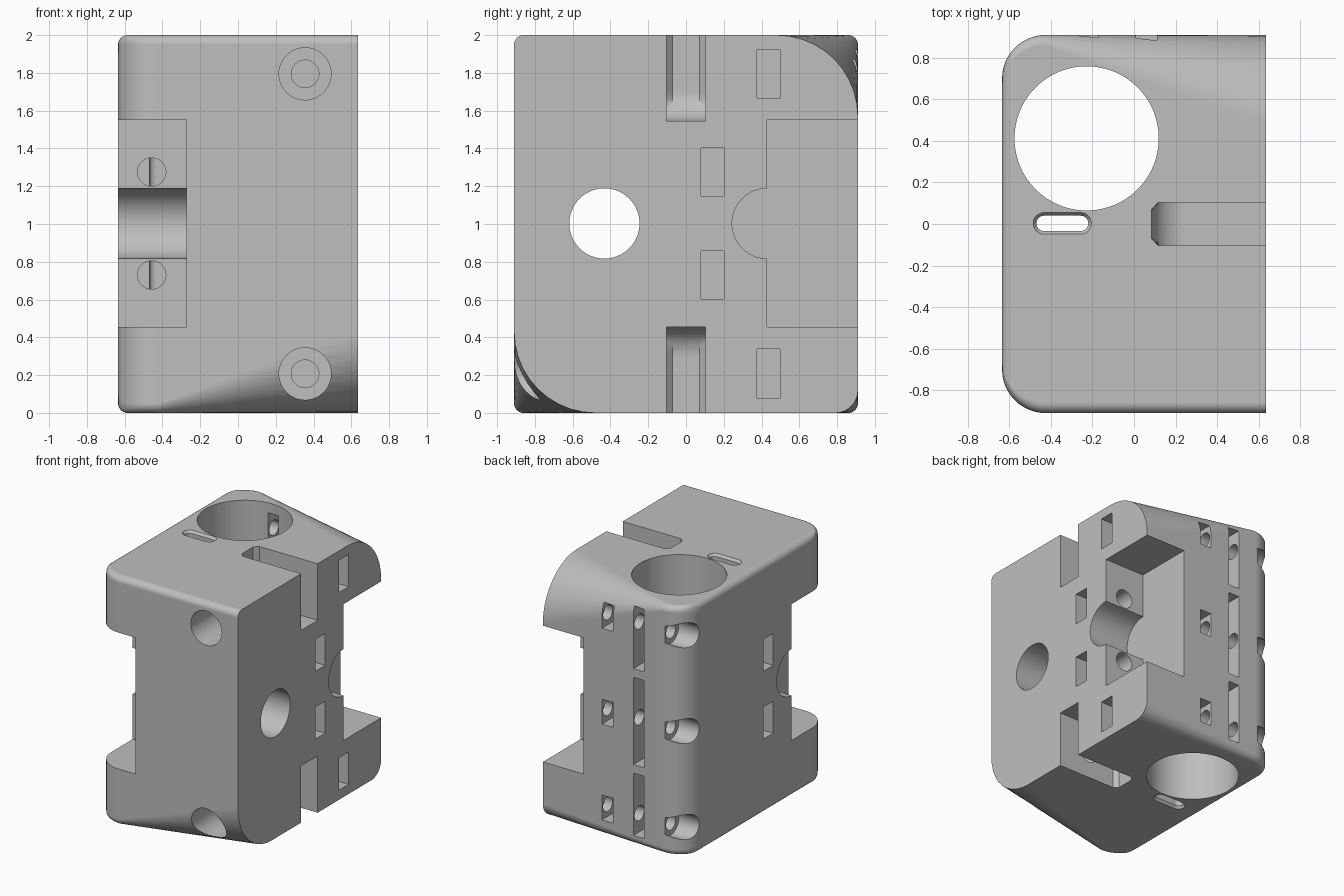
import bpy, bmesh
from math import sin, cos, pi, sqrt
from mathutils import Vector

default = bpy.data.objects.get("Cube")
if default:
    bpy.data.objects.remove(default, do_unlink=True)

grey = bpy.data.materials.new("light grey plastic")
grey.use_nodes = True
grey.diffuse_color = (0.52, 0.52, 0.52, 1)
grey.node_tree.nodes["Principled BSDF"].inputs["Base Color"].default_value = (0.52, 0.52, 0.52, 1)


def loft(name, rings):
    """Closed solid through rings of equal length."""
    bm = bmesh.new()
    loops = [[bm.verts.new(p) for p in ring] for ring in rings]
    n = len(loops[0])
    for a, b in zip(loops, loops[1:]):
        for i in range(n):
            j = (i + 1) % n
            bm.faces.new((a[i], a[j], b[j], b[i]))
    bm.faces.new(loops[0])
    bm.faces.new(loops[-1])
    bmesh.ops.remove_doubles(bm, verts=bm.verts, dist=1e-5)
    bmesh.ops.recalc_face_normals(bm, faces=bm.faces)
    mesh = bpy.data.meshes.new(name)
    bm.to_mesh(mesh)
    bm.free()
    mesh.materials.append(grey)
    ob = bpy.data.objects.new(name, mesh)
    bpy.context.collection.objects.link(ob)
    return ob


def box(x0, x1, y0, y1, z0, z1):
    ring = [(x0, y0), (x1, y0), (x1, y1), (x0, y1)]
    return loft("box_cutter", [[(x, y, z) for x, y in ring] for z in (z0, z1)])


def cylinder(axis, u, v, r, start, end, n=48):
    """Round cutter along an axis; u and v place it in the other two axes."""
    def point(t, i):
        p = [u + r * cos(2 * pi * i / n), v + r * sin(2 * pi * i / n)]
        p.insert("xyz".index(axis), t)
        return p
    return loft("round_cutter", [[point(t, i) for i in range(n)] for t in (start, end)])


# Body: rounded sections along x whose corner radii grow towards the right
W, D, H = 0.635, 0.91, 1.0
CORNER, EDGE, STEPS = 0.21, 0.05, 10
END_RADII = (0.43, EDGE, 0.43, 0.12)
SIGNS = ((1, 1), (-1, 1), (-1, -1), (1, -1))


def inset(x, r):
    d = max(0, r - W - x)
    return r - sqrt(max(0, r * r - d * d))


def section(x):
    hy, hz = D - inset(x, CORNER), H - inset(x, EDGE)
    grow = max(0, (x + W - CORNER) / (2 * W - CORNER))
    ring = []
    for k, (sy, sz) in enumerate(SIGNS):
        r = EDGE + (END_RADII[k] - EDGE) * grow
        for i in range(STEPS + 1):
            a = (k + i / STEPS) * pi / 2
            ring.append((x, sy * (hy - r) + r * cos(a), H + sz * (hz - r) + r * sin(a)))
    return ring


stations = [CORNER - W - CORNER * cos(i / 12 * pi / 2) for i in range(13)]
stations += [0.1, W]
body = loft("carriage_block", [section(x) for x in stations])


def cut(cutter):
    mod = body.modifiers.new("cut", "BOOLEAN")
    mod.operation, mod.solver, mod.object = "DIFFERENCE", "EXACT", cutter
    bpy.context.view_layer.objects.active = body
    bpy.ops.object.modifier_apply(modifier=mod.name)
    bpy.data.objects.remove(cutter, do_unlink=True)


def tie_slot():
    """Upright stadium slot with flared mouths."""
    rings = []
    for z, grow in ((-0.01, 0.017), (0, 0.015), (0.02, 0), (1.98, 0), (2, 0.015), (2.01, 0.017)):
        r, ring = 0.037 + grow, []
        for cx, turn in ((-0.257, -pi / 2), (-0.433, pi / 2)):
            for i in range(13):
                a = turn + pi * i / 12
                ring.append((cx + r * cos(a), 0.003 + r * sin(a), z))
        rings.append(ring)
    return loft("tie_slot_cutter", rings)


def belt_slot(top):
    """Side slot with a rounded inner floor and chamfered inner corners."""
    x0, x1, floor, r = 0.085, 0.7, 0.545, 0.16
    profile = [(x1, 1.1), (x0, 1.1)]
    for i in range(11):
        a = pi + i / 10 * pi / 2
        profile.append((x0 + r + r * cos(a), floor + r + r * sin(a)))
    profile.append((x1, floor))
    s = 1 if top else -1
    return loft("belt_slot_cutter", [[(max(x, lim), y, H + s * h) for x, h in profile]
                for y, lim in ((-0.104, 0.117), (-0.072, x0), (0.072, x0), (0.104, 0.117))])


# Upright bearing bore, cross rod bore and tie slot
cut(cylinder("z", -0.228, 0.412, 0.347, -0.1, 2.1, 96))
cut(cylinder("x", -0.432, 1.003, 0.186, -0.8, 0.8, 64))
cut(tie_slot())

# Diagonally opposite rod seats: notch, groove, screw holes and nut slots
for s in (-1, 1):
    def span(a, b):
        return sorted((s * a, s * b))
    cut(box(*span(0.272, 0.8), *span(0.43, 1.1), 0.455, 1.55))
    if s > 0:
        cut(cylinder("x", 0.43, 1.003, 0.186, 0.272, 0.8, 64))
    for z in (0.73, 1.275):
        cut(cylinder("y", s * 0.457, z, 0.075, *span(0, 0.5)))
        cut(box(*span(0.315, 0.8), *span(0.08, 0.2), z - 0.128, z + 0.128))

# Belt slots with their counterbored clamp screws and nut slots
for top in (False, True):
    z = 1.795 if top else 0.207
    cut(belt_slot(top))
    cut(cylinder("y", 0.355, z, 0.138, -1.1, -0.42))
    cut(cylinder("y", 0.355, z, 0.073, -0.5, 0.6))
    cut(box(0.22, 0.8, 0.375, 0.498, z - 0.13, z + 0.13))

# Bearing clamp: slits, cross screws, counterbores and nut slots
for z0, z1 in ((0.08, 0.58), (0.65, 1.35), (1.42, 1.92)):
    cut(box(-0.265, -0.17, 0.6, 1.1, z0, z1))
for z in (0.23, 1.0, 1.77):
    cut(cylinder("x", 0.835, z, 0.1, -0.8, -0.45))
    cut(cylinder("x", 0.835, z, 0.06, -0.5, 0.18, 32))
    cut(box(0.01, 0.11, 0.73, 1.1, z - 0.1, z + 0.1))

# Smooth curves with crisp edges
bpy.ops.object.select_all(action="DESELECT")
body.select_set(True)
bpy.context.view_layer.objects.active = body
bpy.ops.object.shade_smooth_by_angle(angle=0.5)
weighted = body.modifiers.new("even_shading", "WEIGHTED_NORMAL")
weighted.keep_sharp = True
